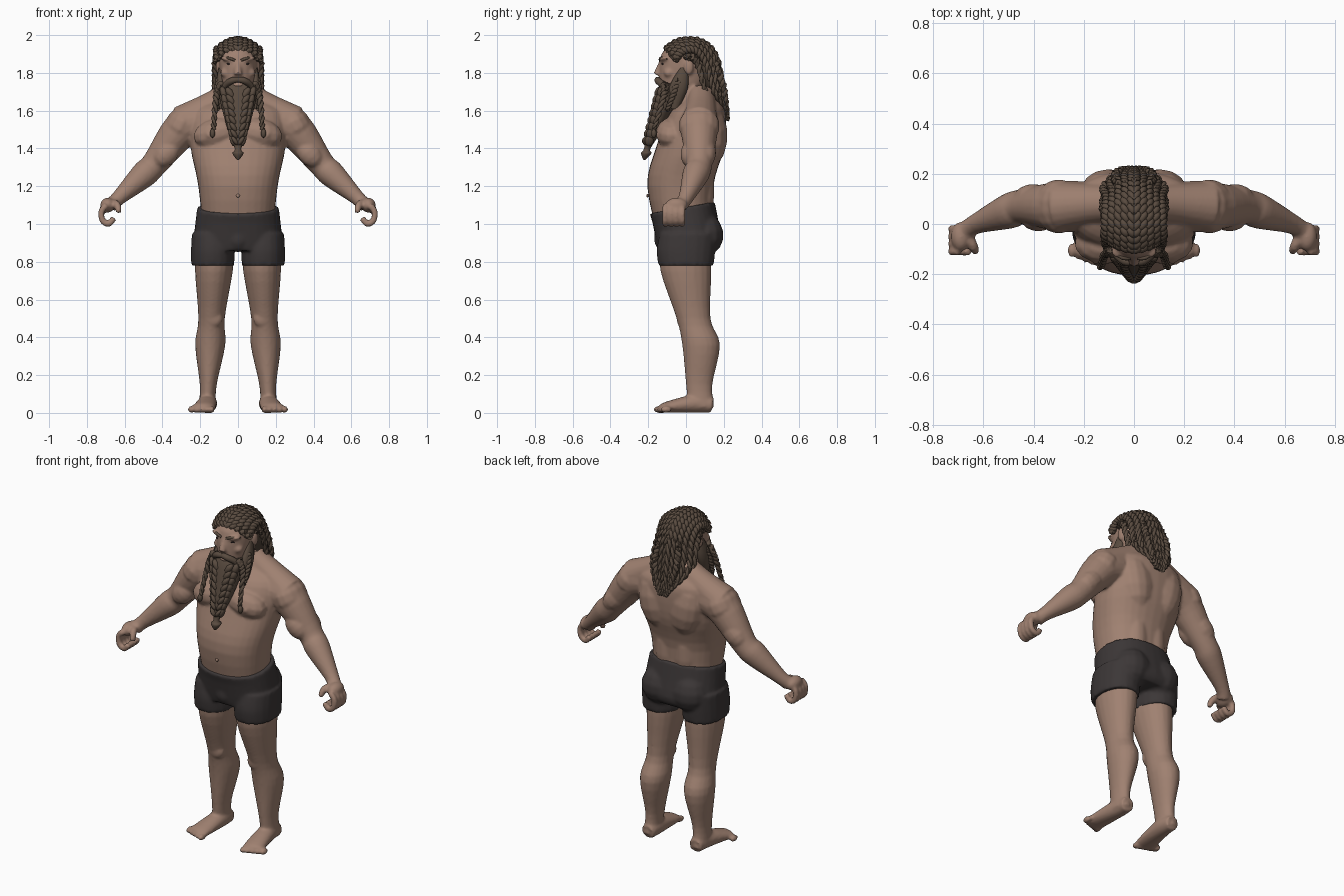
import bpy, bmesh, math
from mathutils import Vector, Matrix

cube = bpy.data.objects.get("Cube")
if cube:
    bpy.data.objects.remove(cube)


def material(name, red, green, blue):
    mat = bpy.data.materials.new(name)
    mat.use_nodes = True
    mat.diffuse_color = (red, green, blue, 1)
    shader = next(n for n in mat.node_tree.nodes if n.type == "BSDF_PRINCIPLED")
    shader.inputs["Base Color"].default_value = mat.diffuse_color
    return mat


skin = material("skin", .35, .22, .165)
brown = material("brown hair", .1, .07, .05)
cloth = material("charcoal cloth", .045, .038, .038)
dark = material("dark eye", .03, .02, .02)
AXIS_X, AXIS_Y, AXIS_Z = Vector((1, 0, 0)), Vector((0, 1, 0)), Vector((0, 0, 1))


def spline(keys, steps):
    """Smooth curve through keys of any length (position plus radii)."""
    keys = [Vector(key) for key in keys]
    last = len(keys) - 1
    points = []
    for i in range(last):
        start, end = keys[i], keys[i + 1]
        leave = (end - keys[max(i - 1, 0)]) / 2
        arrive = (keys[min(i + 2, last)] - start) / 2
        for j in range(steps):
            t = j / steps
            ease = t * t * (3 - 2 * t)
            points.append(start + (end - start) * ease + leave * (t * (1 - t) ** 2)
                          - arrive * (t * t * (1 - t)))
    return points + [keys[last]]


def direction(points, i):
    """Unit tangent of a polyline at point i."""
    ahead, behind = points[min(i + 1, len(points) - 1)], points[max(i - 1, 0)]
    return (Vector(ahead[:3]) - Vector(behind[:3])).normalized()


def loft(bm, keys, across=AXIS_Y, flat=False, sides=20, steps=4, power=1):
    """Closed tube; a key is x, y, z, radius along 'across', other radius."""
    points = spline(keys, steps)
    rings = []
    for i, point in enumerate(points):
        along = AXIS_Z if flat else direction(points, i)
        u = (across - along * across.dot(along)).normalized()
        v = along.cross(u)
        ring = []
        for k in range(sides):
            angle = math.tau * k / sides
            c, s = (math.copysign(abs(f) ** power, f) for f in (math.cos(angle), math.sin(angle)))
            ring.append(bm.verts.new(Vector(point[:3]) + u * c * point[3] + v * s * point[-1]))
        rings.append(ring)
    for lower, upper in zip(rings, rings[1:]):
        for k in range(sides):
            bm.faces.new((lower[k - 1], lower[k], upper[k], upper[k - 1]))
    bm.faces.new(rings[0])
    bm.faces.new(rings[-1])


def column(bm, sections, x=0, lean=0, **shape):
    """Upright loft; a section is height, y, half depth, half width."""
    loft(bm, [(x + lean * z, y, z, deep, wide) for z, y, deep, wide in sections],
         flat=True, **shape)


def blob(bm, center, size, tilt=0, segments=14):
    """Ellipsoid, tilted sideways by degrees."""
    place = Matrix.Translation(center) @ Matrix.Rotation(math.radians(tilt), 4, "Y")
    bmesh.ops.create_uvsphere(bm, u_segments=segments, v_segments=segments // 2, radius=1,
                              matrix=place @ Matrix.Diagonal((*size, 1)))


def rope(bm, path, radius, twists):
    """Two tapering strands wound round each other along a path."""
    points = spline(path, 10)
    for phase in (0, math.pi):
        strand = []
        for i, point in enumerate(points):
            done = i / (len(points) - 1)
            angle = phase + done * twists * math.tau
            thick = radius * (1 - done * .45)
            along = direction(points, i)
            u = (AXIS_X - along * along.x).normalized()
            swing = u * math.cos(angle) + along.cross(u) * math.sin(angle)
            strand.append((*(point + swing * thick * .55), thick * .75))
        loft(bm, strand, across=AXIS_X, sides=6, steps=1)


def mirror(bm):
    """Copy everything built so far to the other side."""
    copy = bmesh.ops.duplicate(bm, geom=bm.verts[:] + bm.edges[:] + bm.faces[:])
    for item in copy["geom"]:
        if isinstance(item, bmesh.types.BMVert):
            item.co.x = -item.co.x


def make(name, bm, mat, voxel=0):
    """Turn the parts into an object, fused into one skin when voxel is set."""
    bmesh.ops.recalc_face_normals(bm, faces=bm.faces[:])
    mesh = bpy.data.meshes.new(name)
    bm.to_mesh(mesh)
    bm.free()
    ob = bpy.data.objects.new(name, mesh)
    bpy.context.collection.objects.link(ob)
    bpy.ops.object.select_all(action="DESELECT")
    ob.select_set(True)
    bpy.context.view_layer.objects.active = ob
    if voxel:
        fuse = ob.modifiers.new("fuse", "REMESH")
        fuse.mode, fuse.voxel_size = "VOXEL", voxel
        ob.modifiers.new("soften", "SMOOTH").iterations = 3
        for modifier in ("fuse", "soften"):
            bpy.ops.object.modifier_apply(modifier=modifier)
    ob.data.materials.clear()
    ob.data.materials.append(mat)
    bpy.ops.object.shade_smooth_by_angle(angle=math.radians(60))


# Arm with upper arm muscles
body = bmesh.new()
loft(body, [(.2, .07, 1.54, .1), (.3, .07, 1.5, .1), (.44, .07, 1.32, .07),
            (.5, .05, 1.26, .07), (.63, 0, 1.14, .04), (.67, -.03, 1.1, .04)])
blob(body, (.38, .02, 1.37), (.06, .05, .08), tilt=-45)
blob(body, (.4, .11, 1.38), (.06, .05, .09), tilt=-45)

# Hand: palm, four curled fingers and a thumb
blob(body, (.69, -.05, 1.1), (.04, .06, .04))
for finger in range(4):
    y = -.02 - finger * .03
    curl = [math.radians(80 - bend * 60) for bend in range(5)]
    loft(body, [(.69 + math.cos(a) * .035, y, 1.05 + math.sin(a) * .05, .017) for a in curl], sides=8)
loft(body, [(.66, -.05, 1.11, .022), (.64, -.09, 1.1, .02), (.63, -.11, 1.06, .015)],
     across=AXIS_X, sides=10)

# Leg, foot and toes
column(body, [(.88, 0, .13, .1), (.75, 0, .135, .1), (.5, .04, .09, .07), (.36, .08, .1, .08),
              (.15, .07, .07, .045), (.03, .08, .07, .045)], x=.165, lean=-.05)
blob(body, (.13, -.02, .5), (.05, .03, .05))
loft(body, [(.16, .14, .04, .04, .04), (.16, .06, .05, .05, .05), (.18, -.1, .03, .06, .03),
            (.19, -.13, .02, .06, .02)], across=AXIS_X)
for toe in range(5):
    blob(body, (.14 + toe * .027, toe * .01 - .145, .018), (.017, .03, .018))

# Shoulder, chest and back muscles
blob(body, (.3, .07, 1.52), (.09, .11, .11), tilt=-30)
blob(body, (.11, -.08, 1.48), (.13, .08, .08), tilt=12)
blob(body, (.155, -.15, 1.47), (.012, .012, .012))
blob(body, (.1, .13, 1.47), (.11, .09, .17), tilt=10)
blob(body, (.06, .09, 1.18), (.07, .06, .2))
loft(body, [(.05, .08, 1.68, .07), (.16, .08, 1.61, .08), (.29, .07, 1.53, .1)])

# Brow, cheek and ear
blob(body, (.045, -.11, 1.87), (.05, .03, .014), tilt=-14)
blob(body, (.06, -.09, 1.8), (.035, .03, .025))
blob(body, (.106, .015, 1.83), (.012, .025, .04))
mirror(body)

# Torso, head, nose and lip on the centre line
column(body, [(.9, 0, .14, .18), (1.2, -.03, .175, .21), (1.4, .02, .18, .25),
              (1.58, .06, .15, .25), (1.65, .08, .1, .17), (1.7, .07, .07, .1)],
       sides=32, power=.87)
column(body, [(1.55, .07, .1, .09), (1.7, -.01, .1, .08), (1.76, -.015, .125, .09),
              (1.9, 0, .13, .1), (1.98, .01, .05, .04)], sides=28, power=.93)
loft(body, [(0, -.12, 1.88, .012), (0, -.14, 1.83, .016), (0, -.15, 1.79, .024)], sides=10)
blob(body, (0, -.13, 1.735), (.03, .02, .012))
make("body", body, skin, voxel=.0085)

navel = bmesh.new()
blob(navel, (0, -.203, 1.15), (.01, .006, .01))
make("navel", navel, skin)

# Shorts: short legs and seat, then hips with a waist that rises at the back
shorts = bmesh.new()
column(shorts, [(.78, 0, .147, .114), (.86, 0, .155, .115), (.95, .01, .15, .11)], x=.134, power=.92)
blob(shorts, (.1, .1, .94), (.11, .1, .11))
mirror(shorts)
column(shorts, [(.86, .01, .155, .235), (.92, .015, .175, .235), (1.09, -.02, .172, .216)],
       sides=32, power=.87)
blob(shorts, (0, -.11, .92), (.06, .06, .07))
for vert in shorts.verts:
    vert.co.z += max(vert.co.z - 1, 0) * 2 * vert.co.y
make("shorts", shorts, cloth, voxel=.01)

eyes = bmesh.new()
blob(eyes, (.042, -.123, 1.848), (.02, .008, .006))
mirror(eyes)
make("eyes", eyes, dark)

eyebrows = bmesh.new()
loft(eyebrows, [(.016, -.137, 1.866, .007), (.05, -.133, 1.878, .008), (.085, -.1, 1.875, .005)], sides=8)
mirror(eyebrows)
make("eyebrows", eyebrows, brown)

# Hair mass on the skull, falling to the shoulder blades
hair = bmesh.new()
blob(hair, (0, .03, 1.89), (.107, .115, .09), segments=24)
column(hair, [(1.9, .08, .06, .1), (1.78, .13, .05, .11), (1.59, .2, .025, .05)])
make("hair_mass", hair, brown)

# Ropes combed over the skull in rows and gathered behind
ropes = bmesh.new()
for row in range(5):
    u = (row + .4) / 4.4
    drop = u * u * .05
    path = [(u * .11, .02 - math.cos(a) * (.14 - drop), 1.875 + math.sin(a) * .1 - drop)
            for a in (.5, 1.2, 2, 3)]
    path += [(u * .12, .2 - drop, 1.7), (u * .05, .22, 1.55 + drop)]
    rope(ropes, path, radius=.021, twists=9)
rope(ropes, [(.1, 0, 1.89), (.12, .06, 1.85), (.12, .12, 1.62)], radius=.022, twists=6)
rope(ropes, [(.06, .15, 1.85), (.07, .2, 1.72), (.02, .22, 1.55)], radius=.022, twists=6)
mirror(ropes)
make("hair_ropes", ropes, brown)

# Beard: sideburns, tapered mass, knot and tuft
beard = bmesh.new()
column(beard, [(1.83, -.01, .02, .01), (1.72, -.04, .05, .028), (1.61, -.06, .02, .015)], x=.092, sides=12)
mirror(beard)
column(beard, [(1.745, -.085, .05, .085), (1.68, -.1, .065, .1), (1.5, -.165, .04, .055),
               (1.4, -.205, .017, .017), (1.375, -.21, .028, .03), (1.34, -.22, .006, .006)])
make("beard_mass", beard, brown)

# Overlapping plaits down the beard, hanging braids and moustache
braids = bmesh.new()
for plait in range(8):
    f = plait / 7
    for x, tilt in ((.04, 35), (.075, 18)):
        blob(braids, (x * (1 - f * .6), -.16 + x * .4 - f * .065, 1.69 - f * .25),
             (.02 - f * .007, .024, .04 - f * .01), tilt, segments=10)
rope(braids, [(.085, -.11, 1.74), (.115, -.12, 1.67), (.13, -.17, 1.5)], radius=.02, twists=5)
rope(braids, [(.1, -.04, 1.76), (.115, -.07, 1.68), (.11, -.1, 1.6)], radius=.018, twists=4)
blob(braids, (.135, -.17, 1.48), (.014, .014, .024))
loft(braids, [(0, -.15, 1.764, .015), (.035, -.148, 1.758, .018), (.07, -.12, 1.73, .017),
              (.085, -.11, 1.68, .008)], sides=10)
mirror(braids)
make("beard_braids", braids, brown)
